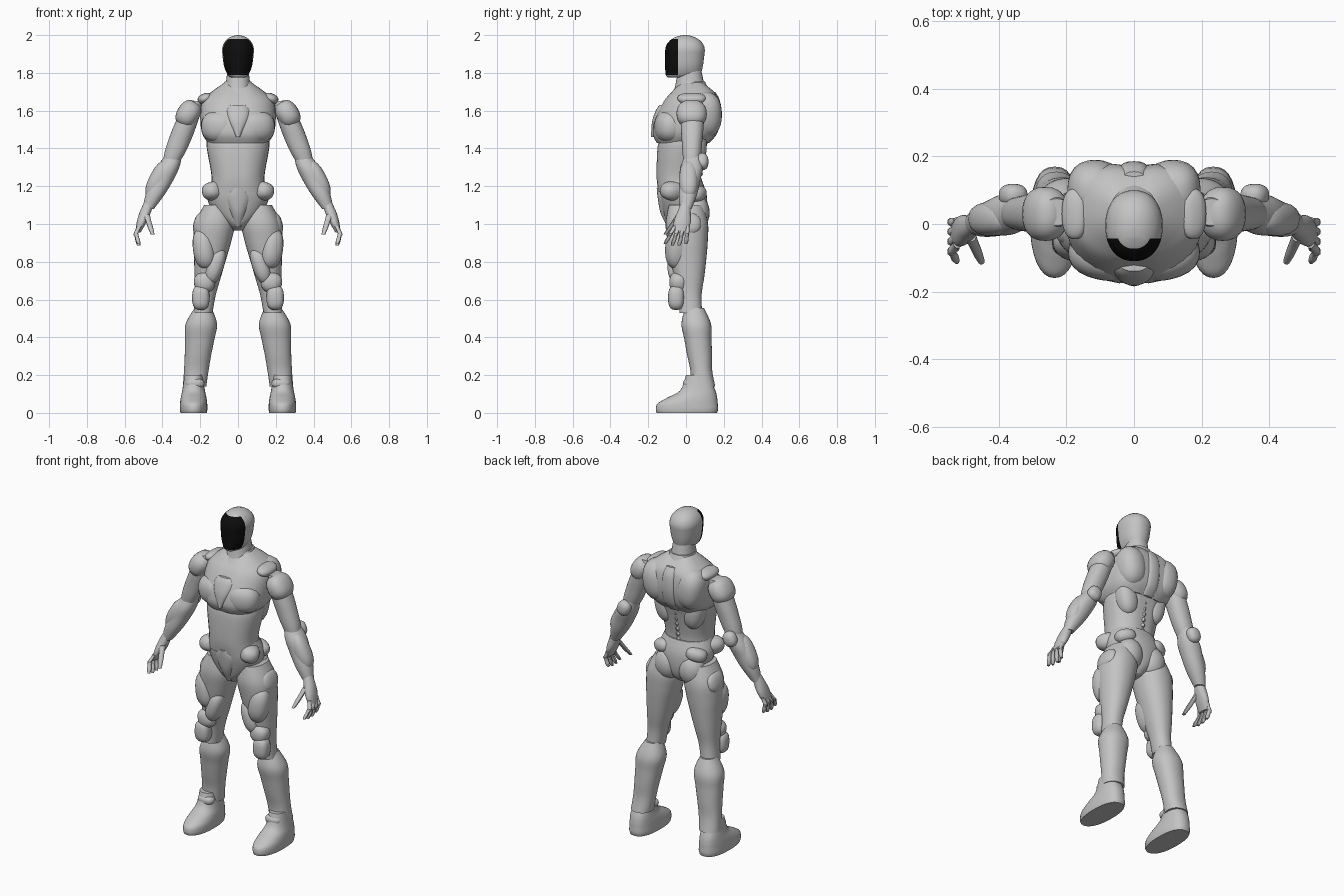
import bpy, bmesh, math
from mathutils import Vector, Euler

if "Cube" in bpy.data.objects:
    bpy.data.objects.remove(bpy.data.objects["Cube"])


def make_material(name, value):
    material = bpy.data.materials.new(name)
    material.use_nodes = True
    colour = (value, value, value, 1)
    material.diffuse_color = colour
    material.node_tree.nodes["Principled BSDF"].inputs["Base Color"].default_value = colour
    return material


armour_grey = make_material("armour grey", .55)
visor_black = make_material("visor black", .004)
SIDES = {"left_": 1, "right_": -1}


def finish(name, bm):
    bmesh.ops.recalc_face_normals(bm, faces=bm.faces)
    mesh = bpy.data.meshes.new(name)
    bm.to_mesh(mesh)
    bm.free()
    mesh.materials.append(armour_grey)
    mesh.materials.append(visor_black)
    part = bpy.data.objects.new(name, mesh)
    bpy.context.collection.objects.link(part)
    return part


def interpolate(rows, steps=5):
    """Smooth cubic path through the cross-section rows."""
    rows = [Vector(row) for row in rows]
    padded = [rows[0], *rows, rows[-1]]
    path = []
    for before, start, end, after in zip(padded, padded[1:], padded[2:], padded[3:]):
        leave, arrive = (end - before) / 2, (after - start) / 2
        for step in range(steps):
            t = step / steps
            ease = t * t * (3 - 2 * t)
            path.append(start.lerp(end, ease) + leave * t * (1 - t) ** 2
                        - arrive * t * t * (1 - t))
    return path + [rows[-1]]


def signed_power(value, exponent):
    return math.copysign(abs(value) ** exponent, value)


def loft(name, rows, side=1, square=2.2, back_square=2.2, dome=0, groove=0, segments=32):
    """Rows hold centre x, height, half width, front y and back y."""
    path = interpolate(rows)
    last = path[-1].copy()
    if dome:
        # Rounded closing rings beyond the last row
        for step in range(1, 7):
            angle = math.radians(step * 14)
            x, z, half, front, back = last
            middle, depth = (front + back) / 2, (back - front) / 2 * math.cos(angle)
            path.append(Vector((x, z + dome * math.sin(angle), half * math.cos(angle),
                                middle - depth, middle + depth)))
    bm = bmesh.new()
    loops = []
    for x, z, half, front, back in path:
        loop = []
        for index in range(segments):
            angle = math.tau * index / segments
            across, along = math.cos(angle), math.sin(angle)
            power = 2 / (back_square if along > 0 else square)
            px = x + half * signed_power(across, power)
            py = (front + back) / 2 + (back - front) / 2 * signed_power(along, power)
            py -= groove * along * math.exp(-(px / .03) ** 2)
            loop.append(bm.verts.new((px * side, py, z)))
        loops.append(loop)
    for lower, upper in zip(loops, loops[1:]):
        for index in range(segments):
            previous = index - 1
            bm.faces.new((lower[previous], lower[index], upper[index], upper[previous]))
    bm.faces.new(loops[0])
    bm.faces.new(loops[-1])
    return finish(name, bm)


def centred(*rows):
    return [(0, *row) for row in rows]


def limb(name, start, end, widths, depths, **options):
    """Mirrored limbs between two joints, with evenly spaced thicknesses."""
    rows = []
    for index, (width, depth) in enumerate(zip(widths, depths)):
        x, y, z = Vector(start).lerp(Vector(end), index / (len(widths) - 1))
        rows.append((x, z, width, y - depth, y + depth))
    for prefix, side in SIDES.items():
        loft(prefix + name, rows, side=side, **options)


def plate(name, centre, size, lean=0, turn=0, square=2.4):
    """Mirrored rounded plates, leaning sideways and turning about the vertical."""
    rotation = Euler((0, math.radians(lean), math.radians(turn))).to_matrix()
    for prefix, side in SIDES.items():
        bm = bmesh.new()
        bmesh.ops.create_uvsphere(bm, u_segments=24, v_segments=14, radius=1)
        for vert in bm.verts:
            norm = sum(abs(c) ** square for c in vert.co) ** (1 / square)
            point = rotation @ (vert.co / norm * Vector(size)) + Vector(centre)
            vert.co = (point.x * side, point.y, point.z)
        finish(prefix + name, bm)


# Head
head = loft("head", centred((1.775, .035, -.095, .05), (1.79, .055, -.108, .075),
                            (1.84, .075, -.11, .09), (1.92, .085, -.11, .1)),
            dome=.08, segments=64)

# Visor, cut into the front of the head with clipped lower corners
cuts = [(Vector(point), Vector(normal)) for point, normal in (
    ((0, -.043, 0), (0, 1, 0)),
    ((0, 0, 1.79), (0, 0, -1)),
    ((0, 0, 1.98), (0, 0, 1)),
    ((.055, 0, 1.79), (1, 0, -1)),
    ((-.055, 0, 1.79), (-1, 0, -1)))]
bm = bmesh.new()
bm.from_mesh(head.data)
for point, normal in cuts:
    bmesh.ops.bisect_plane(bm, geom=[*bm.verts, *bm.edges, *bm.faces],
                           plane_co=point, plane_no=normal)
for face in bm.faces:
    middle = face.calc_center_median()
    face.material_index = all((middle - point).dot(normal) < 0 for point, normal in cuts)
bm.to_mesh(head.data)
bm.free()

# Neck and torso
loft("neck", centred((1.66, .1, -.08, .11), (1.72, .07, -.06, .1), (1.82, .055, -.04, .08)))
loft("collar", centred((1.69, .1, -.08, .13), (1.755, .07, -.035, .1)))
chest_rows = centred((1.43, .16, -.16, .12), (1.48, .19, -.18, .16), (1.56, .2, -.165, .18),
                     (1.65, .19, -.12, .175), (1.7, .14, -.08, .15), (1.75, .07, -.03, .09))
loft("chest", chest_rows, back_square=3, groove=.01)
loft("chest_shield", centred((1.46, .015, -.185, 0), (1.54, .065, -.18, 0),
                             (1.6, .075, -.16, 0), (1.63, .055, -.14, 0)), square=2.6)
loft("spine_plate", [(x, z, half * .28, 0, back + .005)
                     for x, z, half, front, back in chest_rows[:-1]], back_square=3)
loft("abdomen", centred((1.17, .15, -.15, .085), (1.25, .14, -.16, .08),
                        (1.4, .165, -.155, .11), (1.46, .165, -.14, .13)), groove=.007)
loft("pelvis", centred((.965, .025, -.06, .05), (1, .065, -.1, .09), (1.06, .13, -.12, .11),
                       (1.15, .165, -.14, .11), (1.23, .14, -.15, .085)))
loft("crotch_plate", centred((.985, .02, -.1, 0), (1.06, .05, -.135, 0),
                             (1.14, .08, -.15, 0), (1.19, .05, -.155, 0)))
for index in range(7):
    height = 1.22 + index * .033
    back = .085 + index * .004
    loft(f"vertebra_{index}", centred((height, .012, 0, back - .005), (height + .012, .018, 0, back),
                                      (height + .024, .012, 0, back - .005)), segments=12)
plate("pectoral", (.095, -.085, 1.515), (.1, .08, .085), turn=14)
plate("shoulder_blade", (.115, .1, 1.58), (.08, .09, .12), lean=8)
plate("back_flank", (.1, .05, 1.42), (.06, .06, .11), lean=12)
plate("collar_knob", (.175, .03, 1.665), (.04, .075, .026), lean=22)
plate("hip_guard", (.125, -.065, 1.175), (.055, .075, .05), lean=14, turn=35)
plate("rear_hip_guard", (.11, .055, 1.16), (.06, .05, .04), lean=14, turn=-25)
plate("buttock", (.08, .055, 1.06), (.08, .07, .095), square=2)

# Arms
limb("upper_arm", (.23, .035, 1.65), (.36, .03, 1.31),
     (.04, .055, .06, .06, .055, .04), (.04, .06, .06, .055, .05, .04))
limb("forearm", (.335, .04, 1.375), (.475, 0, 1.08),
     (.04, .06, .06, .05, .03), (.04, .06, .055, .048, .03))
plate("shoulder_pad", (.263, .03, 1.583), (.06, .08, .075), lean=-32)
plate("forearm_guard", (.42, .015, 1.235), (.05, .05, .11), lean=-27)
plate("elbow_cap", (.358, .085, 1.33), (.04, .034, .045), lean=-25)

# Hands, with fingers fanned from the knuckles
limb("palm", (.47, 0, 1.12), (.53, -.03, .955),
     (.024, .03, .026, .014), (.025, .035, .045, .035))
finger_width = (.013, .011, .012, .008)
for index, finger in enumerate(("index", "middle", "ring", "little")):
    fan = index - 1.5
    knuckle = Vector((.522, -.025 + fan * .022, .99))
    bend = Vector((.545, -.04 + fan * .03, .94))
    tip = Vector((.525, -.055 + fan * .037, .88 + abs(fan) * .01))
    limb(finger + "_finger_base", knuckle, bend, finger_width, finger_width, segments=10)
    limb(finger + "_finger_tip", bend.lerp(knuckle, .2), tip, finger_width, finger_width, segments=10)
thumb_width = (.018, .015, .014, .01)
limb("thumb", (.485, -.035, 1.05), (.452, -.11, .945), thumb_width, thumb_width, segments=10)

# Legs
limb("thigh", (.11, 0, 1.1), (.185, .025, .53),
     (.07, .105, .1, .085, .07, .055, .05), (.09, .112, .107, .095, .08, .062, .06))
plate("thigh_plate", (.175, -.04, .87), (.06, .07, .11), lean=8, turn=20)
plate("inner_thigh_plate", (.12, -.04, .78), (.045, .058, .1), lean=-18)
plate("hip_side_plate", (.2, .01, 1), (.035, .07, .06), lean=-15)
plate("knee_pad", (.197, -.052, .61), (.046, .043, .065), square=2.8)
plate("knee_upper_plate", (.178, -.04, .69), (.055, .048, .055), lean=15)
limb("boot", (.185, .045, .555), (.23, .09, .14),
     (.045, .083, .078, .07, .065, .062), (.05, .078, .072, .066, .058, .065))
plate("ankle_guard", (.228, .02, .155), (.05, .035, .028))
foot_rows = ((0, .07, -.155, .165), (.02, .073, -.16, .17), (.05, .072, -.15, .168),
             (.08, .068, -.1, .165), (.12, .06, -.03, .155), (.2, .048, 0, .12))
for prefix, side in SIDES.items():
    loft(prefix + "foot", [(.235, *row) for row in foot_rows], side=side, back_square=2.5)

# Smooth shading with crisp plate edges
bpy.ops.object.select_all(action="DESELECT")
for part in bpy.context.collection.objects:
    if part.type == "MESH":
        part.select_set(True)
        bpy.context.view_layer.objects.active = part
bpy.ops.object.shade_smooth_by_angle(angle=math.radians(40))
